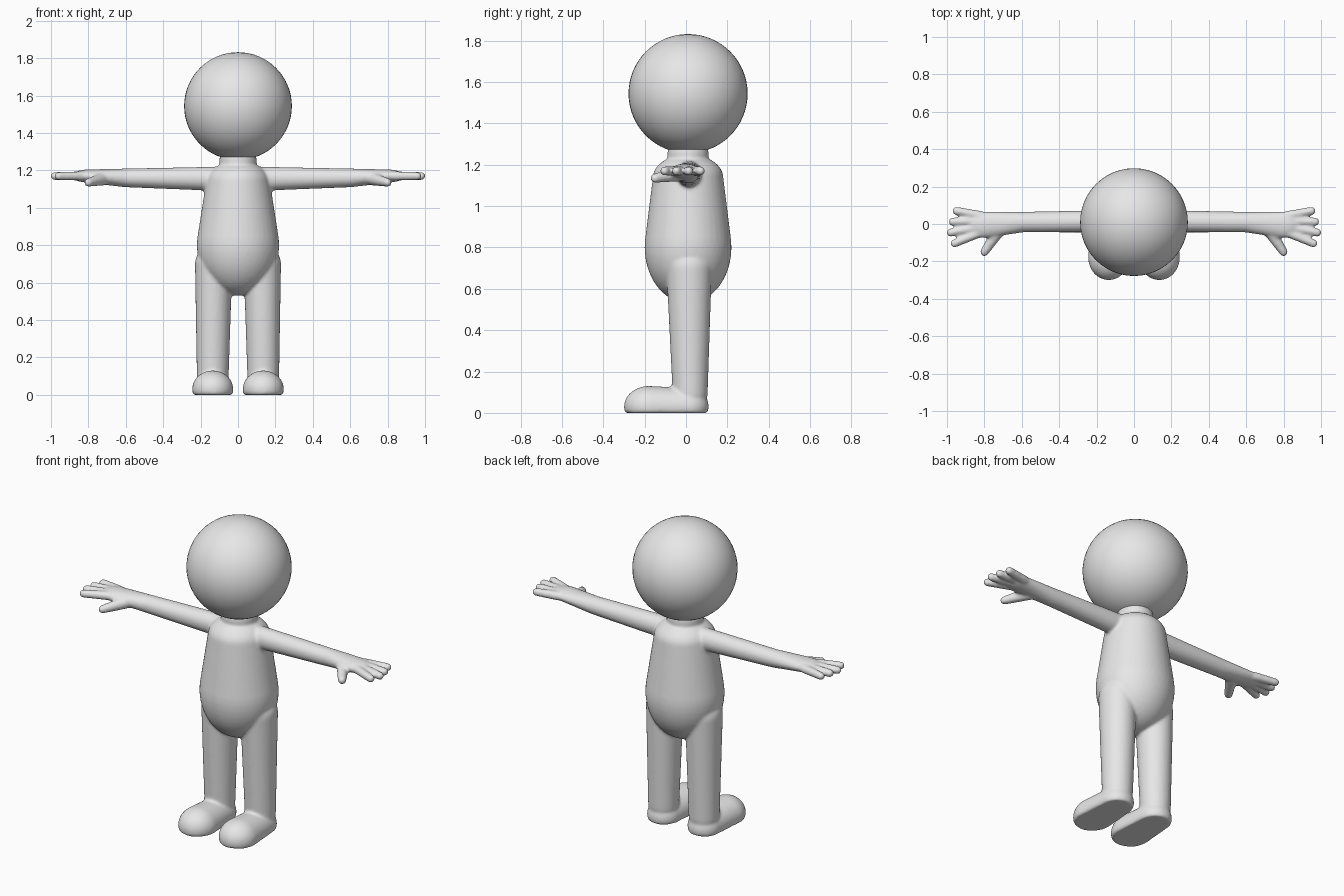
import bpy, bmesh
from mathutils import Vector

if "Cube" in bpy.data.objects:
    bpy.data.objects.remove(bpy.data.objects["Cube"])

grey = bpy.data.materials.new("light grey")
grey.use_nodes = True
grey.diffuse_color = (0.8, 0.8, 0.8, 1)
grey.node_tree.nodes["Principled BSDF"].inputs["Base Color"].default_value = grey.diffuse_color

# Unit directions shared by every rounded form
ball = bmesh.new()
bmesh.ops.create_icosphere(ball, subdivisions=4, radius=1)
directions = [vert.co.copy() for vert in ball.verts]
ball.free()


def wrap(bm, *balls, side=1):
    """Stretch one closed skin around ellipsoids given as (centre, radii), never below the ground."""
    points = []
    for centre, radii in balls:
        for direction in directions:
            point = Vector(centre) + direction * Vector(radii)
            points.append(bm.verts.new((point.x * side, point.y, max(point.z, 0))))
    hull = bmesh.ops.convex_hull(bm, input=points)
    spare = set(hull["geom_interior"]) | set(hull["geom_unused"])
    loose = [item for item in spare if isinstance(item, bmesh.types.BMVert)]
    bmesh.ops.delete(bm, geom=loose, context="VERTS")


def round_ball(centre, radius):
    return centre, (radius, radius, radius)


def finish(name, bm):
    """Turn the finished geometry into a smooth grey object."""
    mesh = bpy.data.meshes.new(name)
    bm.to_mesh(mesh)
    bm.free()
    mesh.materials.append(grey)
    mesh.shade_smooth()
    part = bpy.data.objects.new(name, mesh)
    bpy.context.collection.objects.link(part)
    return part


# Head
bm = bmesh.new()
bmesh.ops.create_uvsphere(bm, u_segments=48, v_segments=32, radius=0.288)
bmesh.ops.translate(bm, vec=(0, 0.01, 1.544), verts=bm.verts)
finish("head", bm)

# Torso: broad belly narrowing to the chest, with a short neck
bm = bmesh.new()
belly = (0, 0.01, 0.8), (0.22, 0.21, 0.27)
chest = (0, 0.01, 1.14), (0.17, 0.17, 0.11)
wrap(bm, belly, chest)
wrap(bm, round_ball((0, 0.01, 1.25), 0.1))

for side in (1, -1):
    # Leg
    hip = (0.13, 0.015, 0.7), (0.1, 0.11, 0.1)
    ankle = (0.135, 0.02, 0.1), (0.085, 0.085, 0.1)
    wrap(bm, hip, ankle, side=side)

    # Foot with a flat sole
    heel = (0.135, 0.01, 0.03), (0.095, 0.1, 0.09)
    toes = (0.135, -0.18, 0.03), (0.11, 0.12, 0.1)
    wrap(bm, heel, toes, side=side)

    # Arm and flattened palm
    shoulder = (0.1, 0.015, 1.155), (0.06, 0.06, 0.065)
    wrist = (0.6, 0.01, 1.16), (0.05, 0.055, 0.05)
    palm = (0.8, -0.005, 1.17), (0.09, 0.07, 0.035)
    wrap(bm, shoulder, wrist, side=side)
    wrap(bm, wrist, palm, side=side)

    # Four fingers fanning out, then the thumb
    for i, reach in enumerate((0.95, 0.97, 0.98, 0.96)):
        knuckle = round_ball((0.82, 0.045 - 0.03 * i, 1.17), 0.025)
        tip = round_ball((reach, 0.07 - 0.058 * i, 1.17), 0.022)
        wrap(bm, knuckle, tip, side=side)
    thumb_root = round_ball((0.72, -0.03, 1.155), 0.035)
    thumb_tip = round_ball((0.8, -0.15, 1.135), 0.023)
    wrap(bm, thumb_root, thumb_tip, side=side)

# Fuse torso and limbs into one continuous skin and soften the joins
body = finish("body", bm)
skin = body.modifiers.new("Skin", "REMESH")
skin.mode = "VOXEL"
skin.voxel_size = 0.008
skin.use_smooth_shade = True
soften = body.modifiers.new("Soften", "SMOOTH")
soften.factor = 0.5
soften.iterations = 8
